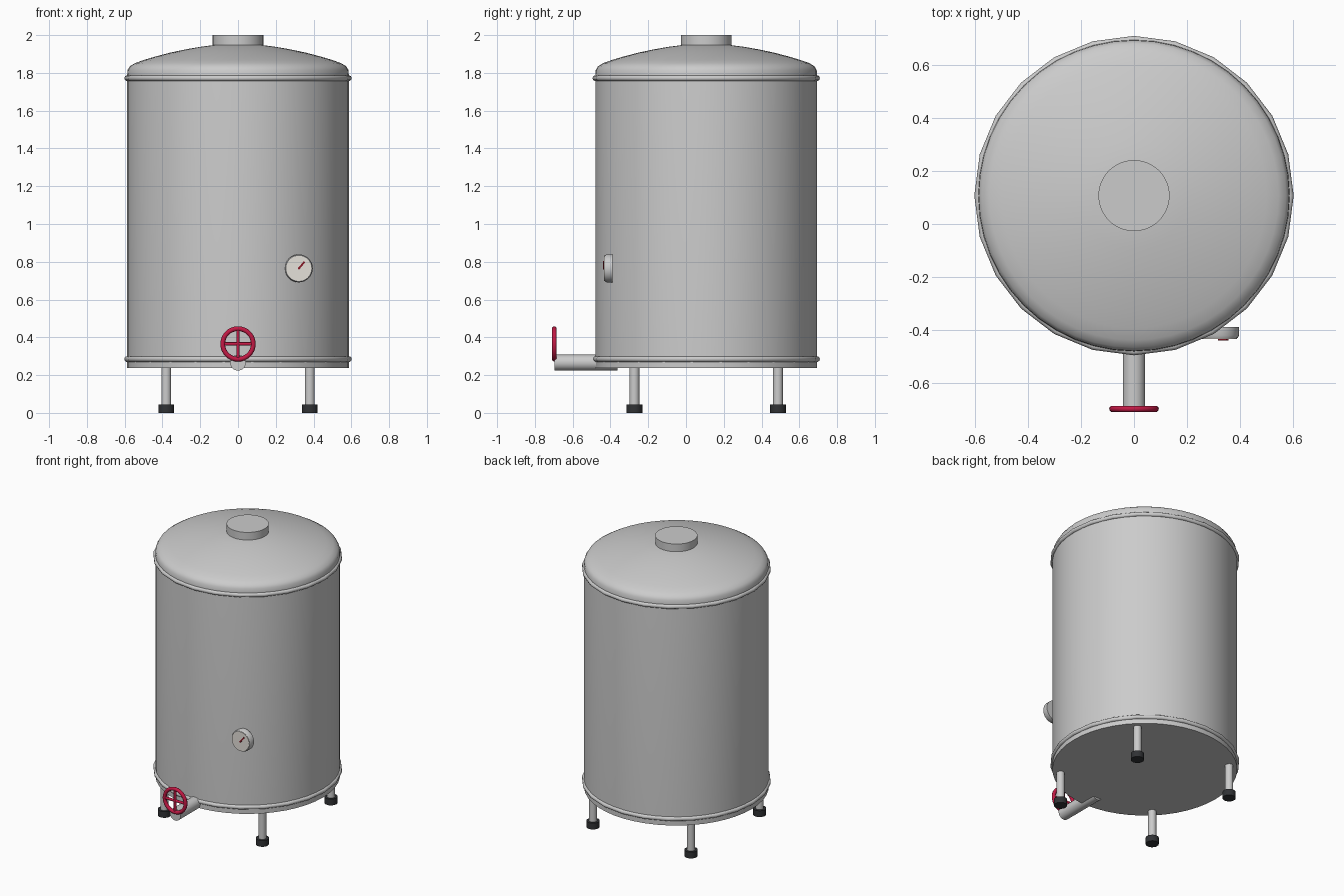
import bpy, bmesh, math
from mathutils import Vector

if "Cube" in bpy.data.objects:
    bpy.data.objects.remove(bpy.data.objects["Cube"])

CY = 0.107   # tank axis in y


def material(name, rgb):
    m = bpy.data.materials.new(name)
    m.diffuse_color = (*rgb, 1)
    m.use_nodes = True
    m.node_tree.nodes["Principled BSDF"].inputs["Base Color"].default_value = m.diffuse_color
    return m


RED = material("wheel_red", (0.55, 0.01, 0.06))
DARK = material("rubber_dark", (0.03, 0.032, 0.035))
DIAL = material("dial_white", (0.78, 0.75, 0.70))
NEEDLE = material("needle_red", (0.25, 0.01, 0.02))


def finish(ob, name, mat=None, angle=35):
    ob.name = name
    if mat:
        ob.data.materials.append(mat)
    bpy.ops.object.select_all(action='DESELECT')
    ob.select_set(True)
    bpy.context.view_layer.objects.active = ob
    bpy.ops.object.shade_smooth_by_angle(angle=math.radians(angle))
    return ob


def rod(name, a, b, r, mat=None, n=24):
    a, b = Vector(a), Vector(b)
    d = b - a
    bpy.ops.mesh.primitive_cylinder_add(
        vertices=n, radius=r, depth=d.length, location=(a + b) / 2,
        rotation=d.to_track_quat('Z', 'Y').to_euler())
    return finish(bpy.context.object, name, mat)


def ring(name, loc, major, minor, mat=None, rot=(0, 0, 0), n=24, m=10):
    bpy.ops.mesh.primitive_torus_add(
        major_segments=n, minor_segments=m, major_radius=major,
        minor_radius=minor, location=loc, rotation=rot)
    return finish(bpy.context.object, name, mat, 60)


def lathe(name, profile, loc, n=48, rot=(0, 0, 0)):
    bm = bmesh.new()
    vs = [bm.verts.new((r, 0, z)) for r, z in profile]
    es = [bm.edges.new(p) for p in zip(vs, vs[1:])]
    bmesh.ops.spin(bm, geom=vs + es, cent=(0, 0, 0), axis=(0, 0, 1),
                   angle=math.tau, steps=n, use_merge=True)
    bmesh.ops.remove_doubles(bm, verts=bm.verts[:], dist=1e-5)
    bmesh.ops.recalc_face_normals(bm, faces=bm.faces[:])
    me = bpy.data.meshes.new(name)
    bm.to_mesh(me)
    bm.free()
    ob = bpy.data.objects.new(name, me)
    ob.location, ob.rotation_euler = loc, rot
    bpy.context.collection.objects.link(ob)
    return finish(ob, name)


# Tank: flat bottom, straight wall, domed top
lathe("tank_body", [
    (0, 0.238), (0.587, 0.238), (0.587, 1.785), (0.585, 1.815), (0.573, 1.835),
    (0.545, 1.852), (0.50, 1.868), (0.44, 1.886), (0.36, 1.907),
    (0.28, 1.924), (0.20, 1.938), (0.13, 1.947), (0, 1.953)], (0, CY, 0))

# Filler cap and seam rings
rod("top_cap", (0, CY, 1.93), (0, CY, 2.0), 0.134, n=48)
for label, z in (("lower", 0.285), ("upper", 1.772)):
    ring(label + "_seam_ring", (0, CY, z), 0.587, 0.015)

# Four legs with rubber feet
for sx, side in ((-1, "left"), (1, "right")):
    for sy, end in ((-1, "front"), (1, "back")):
        x, y = sx * 0.38, CY + sy * 0.38
        rod(f"{end}_{side}_leg", (x, y, 0.02), (x, y, 0.25), 0.026)
        rod(f"{end}_{side}_foot", (x, y, 0), (x, y, 0.044), 0.042, DARK)

# Outlet pipe
rod("outlet_pipe", (0, -0.695, 0.266), (0, -0.363, 0.266), 0.042)

# Valve hand wheel with crossed spokes
WY, WZ = -0.697, 0.365
ring("valve_wheel", (0, WY, WZ), 0.081, 0.0125, RED, (math.pi / 2, 0, 0), 32)
rod("wheel_spoke_horizontal", (-0.08, WY, WZ), (0.08, WY, WZ), 0.009, RED, 12)
rod("wheel_spoke_vertical", (0, WY, WZ - 0.08), (0, WY, WZ + 0.08), 0.009, RED, 12)

# Gauge: housing, dial face and needle
GX, GZ = 0.322, 0.765
lathe("gauge_housing", [(0, 0), (0.074, 0), (0.074, 0.032), (0.069, 0.042), (0, 0.042)],
      (GX, -0.388, GZ), 32, (math.pi / 2, 0, 0))
rod("gauge_dial", (GX, -0.425, GZ), (GX, -0.433, GZ), 0.067, DIAL, 32)
bpy.ops.mesh.primitive_cube_add(size=1, location=(GX + 0.014, -0.435, GZ + 0.016),
                                rotation=(0, math.radians(40), 0))
needle = bpy.context.object
needle.scale = (0.010, 0.010, 0.050)
finish(needle, "gauge_needle", NEEDLE)
